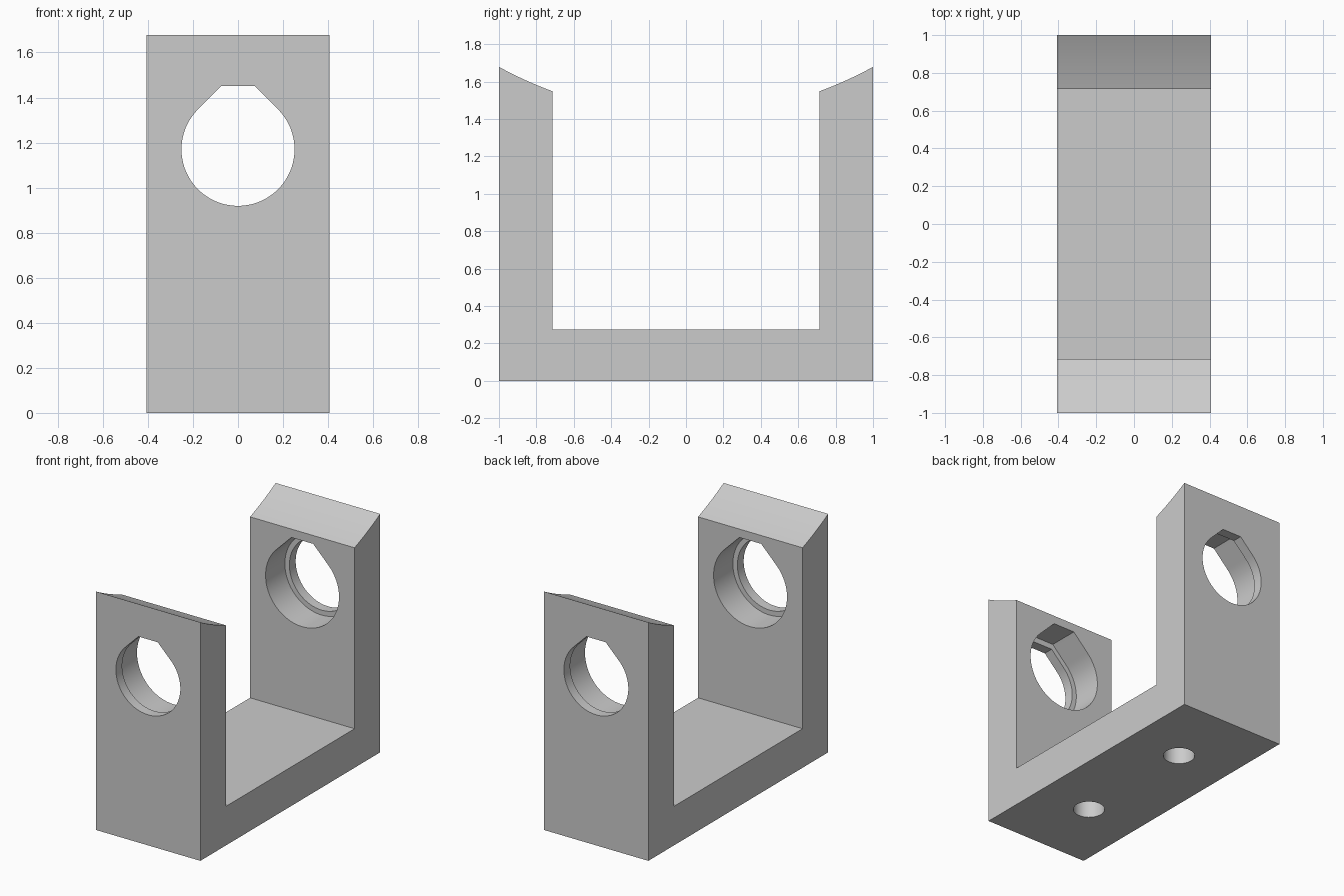
import bpy
import bmesh
from math import sin, cos, pi, sqrt, radians
from mathutils import Matrix, Vector

if "Cube" in bpy.data.objects:
    bpy.data.objects.remove(bpy.data.objects["Cube"])

HALF_WIDTH = 0.407
INNER_Y = 0.715      # inner face of each upright
FLOOR_Z = 0.275
HOLE_Z = 1.17
LIP = 0.07           # thickness of the narrow outer rim of each bore

grey = bpy.data.materials.new("plain grey")
grey.use_nodes = True
grey.diffuse_color = (0.6, 0.6, 0.6, 1)
grey.node_tree.nodes["Principled BSDF"].inputs["Base Color"].default_value = (0.6, 0.6, 0.6, 1)


def prism(name, outline, direction):
    """Extrude a closed 3D outline along a vector."""
    bm = bmesh.new()
    face = bm.faces.new([bm.verts.new(p) for p in outline])
    top = bmesh.ops.extrude_face_region(bm, geom=[face])["geom"]
    moved = [v for v in top if isinstance(v, bmesh.types.BMVert)]
    bmesh.ops.translate(bm, verts=moved, vec=direction)
    bmesh.ops.recalc_face_normals(bm, faces=bm.faces)
    mesh = bpy.data.meshes.new(name)
    bm.to_mesh(mesh)
    bm.free()
    mesh.materials.append(grey)
    obj = bpy.data.objects.new(name, mesh)
    bpy.context.collection.objects.link(obj)
    return obj


def cut(target, cutter):
    """Subtract the cutter from the target and discard it."""
    mod = target.modifiers.new("cut", "BOOLEAN")
    mod.operation = "DIFFERENCE"
    mod.solver = "EXACT"
    mod.object = cutter
    bpy.context.view_layer.objects.active = target
    bpy.ops.object.modifier_apply(modifier=mod.name)
    bpy.data.objects.remove(cutter)


def teardrop(radius, top, y):
    """Round hole with 45 degree shoulders and a flat top."""
    n = 72
    arc = [radians(135 + 270 * i / n) for i in range(n + 1)]
    half_flat = radius * sqrt(2) - top
    pts = [(radius * cos(a), y, HOLE_Z + radius * sin(a)) for a in arc]
    return pts + [(half_flat, y, HOLE_Z + top), (-half_flat, y, HOLE_Z + top)]


# U-shaped body, with the upright tops hollowed by one large arc
ARC_Z, ARC_R = 3.5, 2.078
steps = 12
ys = [INNER_Y + (1 - INNER_Y) * i / steps for i in range(steps + 1)]
right_half = [(y, ARC_Z - sqrt(ARC_R ** 2 - y * y)) for y in reversed(ys)]
right_half = [(1, 0)] + right_half + [(INNER_Y, FLOOR_Z)]
profile = right_half + [(-y, z) for y, z in reversed(right_half)]
body = prism("bracket_body", [(-HALF_WIDTH, y, z) for y, z in profile],
             (2 * HALF_WIDTH, 0, 0))

# Stepped bore through each upright, wide side inward
for side in (-1, 1):
    cut(body, prism("narrow_bore", teardrop(0.251, 0.28, side * 0.8), (0, side * 0.4, 0)))
    cut(body, prism("wide_bore", teardrop(0.286, 0.32, side * 0.6),
                    (0, side * (0.4 - LIP), 0)))

# Blind mounting holes in the underside
for y in (-0.46, 0.46):
    ring = [(0.103 * cos(2 * pi * i / 48), y + 0.103 * sin(2 * pi * i / 48), -0.1)
            for i in range(48)]
    cut(body, prism("mounting_hole", ring, (0, 0, 0.3)))

# Smooth curved surfaces, crisp corners
bpy.ops.object.select_all(action="DESELECT")
body.select_set(True)
bpy.context.view_layer.objects.active = body
bpy.ops.object.shade_smooth_by_angle(angle=radians(20))
